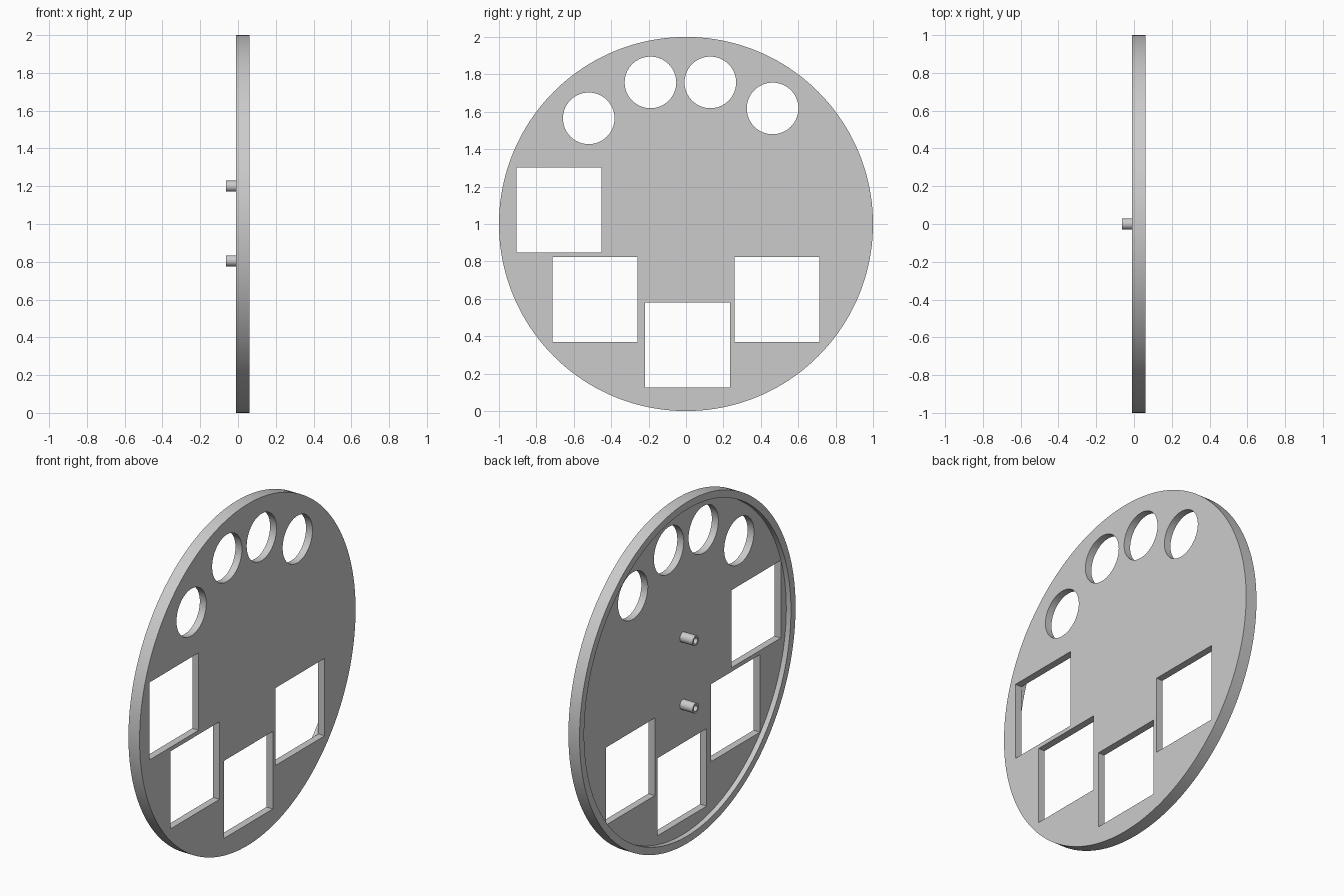
import bpy, bmesh
from math import pi, sin, cos, radians

cube = bpy.data.objects.get("Cube")
if cube:
    bpy.data.objects.remove(cube, do_unlink=True)

grey = bpy.data.materials.new("plain grey")
grey.use_nodes = True
COLOUR = (0.6, 0.6, 0.6, 1)
grey.diffuse_color = COLOUR
grey.node_tree.nodes["Principled BSDF"].inputs["Base Color"].default_value = COLOUR


def circle(y, z, radius, sides=64):
    return [(y + radius * cos(2 * pi * i / sides), z + radius * sin(2 * pi * i / sides))
            for i in range(sides)]


def square(y, z, half=0.227):
    return [(y - half, z - half), (y + half, z - half), (y + half, z + half), (y - half, z + half)]


def extruded(name, outlines, x0, x1):
    """Fill the first outline, with the others as holes, and extrude it along x."""
    curve = bpy.data.curves.new(name, "CURVE")
    curve.dimensions = "2D"
    curve.fill_mode = "BOTH"
    curve.extrude = (x1 - x0) / 2
    for outline in outlines:
        spline = curve.splines.new("POLY")
        spline.points.add(len(outline) - 1)
        for point, (y, z) in zip(spline.points, outline):
            point.co = (y, z, 0, 1)
        spline.use_cyclic_u = True
    obj = bpy.data.objects.new(name, curve)
    bpy.context.collection.objects.link(obj)
    obj.location.x = (x0 + x1) / 2
    obj.rotation_euler = (pi / 2, 0, pi / 2)
    bpy.ops.object.select_all(action="DESELECT")
    obj.select_set(True)
    bpy.context.view_layer.objects.active = obj
    bpy.ops.object.convert(target="MESH")
    obj = bpy.context.object
    # Weld the caps to the walls
    bm = bmesh.new()
    bm.from_mesh(obj.data)
    bmesh.ops.remove_doubles(bm, verts=bm.verts, dist=1e-5)
    bmesh.ops.recalc_face_normals(bm, faces=bm.faces)
    bm.to_mesh(obj.data)
    bm.free()
    obj.data.materials.clear()
    obj.data.materials.append(grey)
    bpy.ops.object.shade_smooth_by_angle(angle=radians(30))
    return obj


BACK, FLOOR, FACE = -0.01, 0.02, 0.062

# Round panel with four round and four square openings
round_holes = [(-0.52, 1.565), (-0.19, 1.757), (0.13, 1.757), (0.463, 1.618)]
square_holes = [(-0.679, 1.075), (-0.487, 0.597), (0.007, 0.352), (0.487, 0.597)]
holes = [circle(y, z, 0.138) for y, z in round_holes] + [square(y, z) for y, z in square_holes]
extruded("panel", [circle(0, 1, 1, 160)] + holes, FLOOR, FACE)

# Raised lip around the back
extruded("back_rim", [circle(0, 1, 1, 160), circle(0, 1, 0.957, 160)], BACK, FLOOR)

# Hollow mounting pegs on the back
for name, z in (("upper_peg", 1.2), ("lower_peg", 0.805)):
    extruded(name, [circle(0, z, 0.029, 32), circle(0, z, 0.018, 32)], -0.063, FLOOR)
